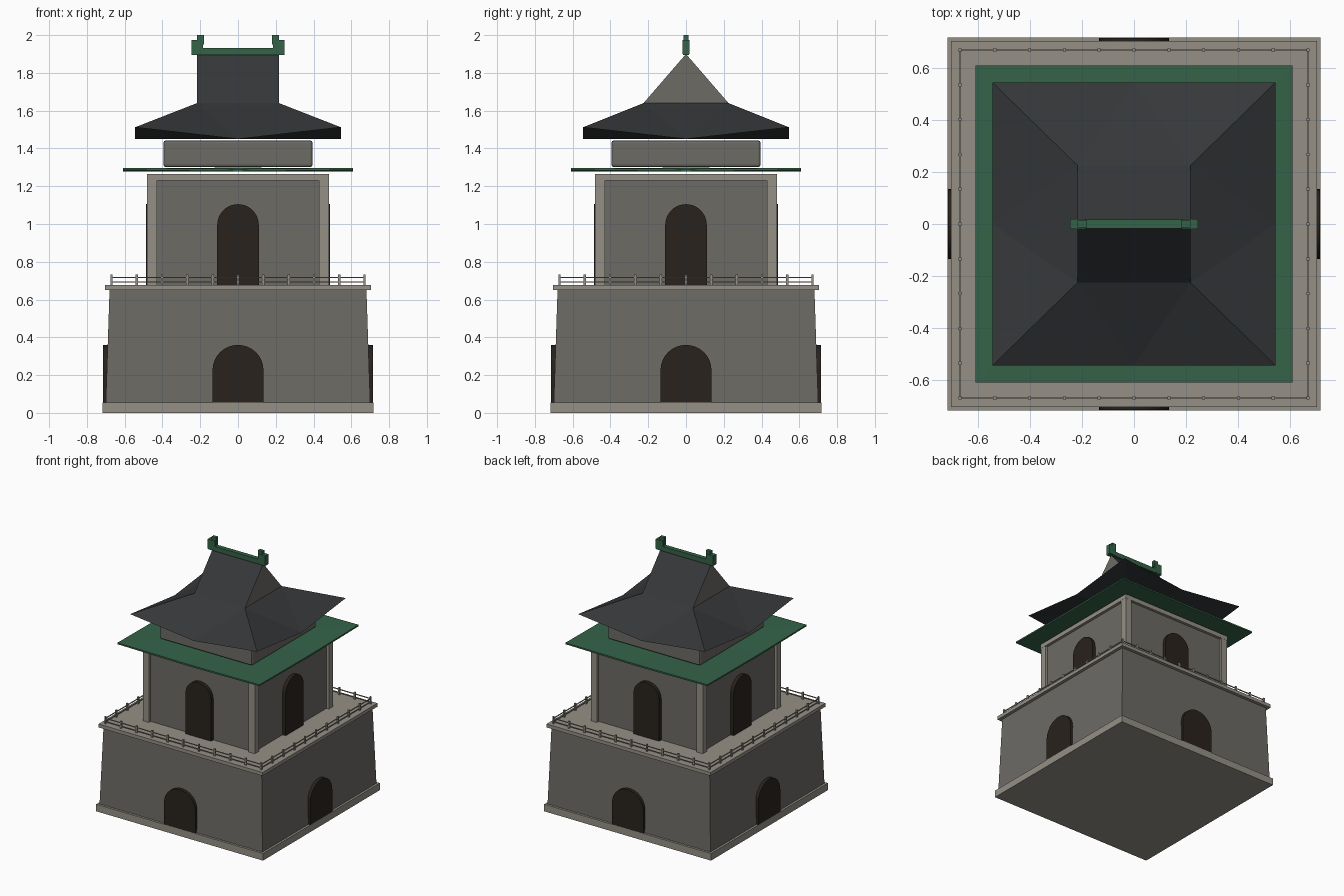
import bpy, bmesh
from math import pi, sin, cos
from mathutils import Matrix

if "Cube" in bpy.data.objects:
    bpy.data.objects.remove(bpy.data.objects["Cube"])


def mat(name, r, g, b):
    m = bpy.data.materials.new(name)
    m.diffuse_color = (r, g, b, 1)
    m.use_nodes = True
    m.node_tree.nodes["Principled BSDF"].inputs["Base Color"].default_value = m.diffuse_color
    return m


STONE = mat("stone", 0.30, 0.28, 0.24)
WALL = mat("wall", 0.15, 0.145, 0.13)
DOOR = mat("dark_wood", 0.022, 0.016, 0.012)
TILE = mat("dark_tile", 0.035, 0.038, 0.041)
GREEN = mat("green", 0.035, 0.125, 0.065)


def finish(name, bm, material):
    bmesh.ops.recalc_face_normals(bm, faces=bm.faces)
    me = bpy.data.meshes.new(name)
    bm.to_mesh(me)
    bm.free()
    me.materials.append(material)
    ob = bpy.data.objects.new(name, me)
    bpy.context.collection.objects.link(ob)
    return ob


def add_box(bm, x0, x1, y0, y1, z0, z1, taper=1.0):
    """Box whose top is scaled by taper about its own centre."""
    cx, cy = (x0 + x1) / 2, (y0 + y1) / 2
    vs = bmesh.ops.create_cube(bm, size=1)["verts"]
    for v in vs:
        t = taper if v.co.z > 0 else 1
        v.co = (cx + v.co.x * (x1 - x0) * t, cy + v.co.y * (y1 - y0) * t,
                z1 if v.co.z > 0 else z0)


def slab(name, half, z0, z1, material, taper=1.0):
    bm = bmesh.new()
    add_box(bm, -half, half, -half, half, z0, z1, taper)
    return finish(name, bm, material)


def doors(name, half, z0, top, inner, outer):
    """Arched door panel repeated on the four sides."""
    n = 16
    prof = [(-half, z0), (half, z0)]
    prof += [(half * cos(pi * i / n), top - half + half * sin(pi * i / n)) for i in range(n + 1)]
    bm = bmesh.new()
    for k in range(4):
        rot = Matrix.Rotation(k * pi / 2, 3, 'Z')
        f = bm.faces.new([bm.verts.new(rot @ Matrix.Translation((x, -outer, z)).to_translation())
                          for x, z in prof])
        ext = bmesh.ops.extrude_face_region(bm, geom=[f], use_keep_orig=True)
        vs = [g for g in ext["geom"] if isinstance(g, bmesh.types.BMVert)]
        for v in vs:
            v.co += rot @ Matrix.Translation((0, outer - inner, 0)).to_translation()
    return finish(name, bm, DOOR)


# Lower storey: plinth, battered wall, terrace
slab("plinth", 0.717, 0, 0.055, STONE)
slab("lower_wall", 0.70, 0.055, 0.65, WALL, 0.68 / 0.70)
slab("terrace", 0.705, 0.65, 0.677, STONE)
doors("lower_doors", 0.135, 0.002, 0.36, 0.66, 0.716)

# Terrace railing
bm = bmesh.new()
R, W = 0.67, 0.006
for i in range(11):
    p = -R + i * 0.134
    spots = [(p, -R), (p, R)] + ([(-R, p), (R, p)] if 0 < i < 10 else [])
    for x, y in spots:
        add_box(bm, x - W, x + W, y - W, y + W, 0.675, 0.732)
for z in (0.692, 0.717):
    for s in (-R, R):
        add_box(bm, -R, R, s - 0.003, s + 0.003, z - 0.003, z + 0.003)
        add_box(bm, s - 0.003, s + 0.003, -R, R, z - 0.003, z + 0.003)
finish("railing", bm, STONE)

# Upper storey: wall, corner posts, top beam, doors
slab("upper_wall", 0.46, 0.67, 1.24, WALL)
bm = bmesh.new()
for sx in (-1, 1):
    for sy in (-1, 1):
        cx, cy = sx * 0.455, sy * 0.455
        add_box(bm, cx - 0.026, cx + 0.026, cy - 0.026, cy + 0.026, 0.677, 1.235)
finish("corner_posts", bm, STONE)
slab("top_beam", 0.482, 1.23, 1.265, STONE)
doors("upper_doors", 0.11, 0.677, 1.105, 0.44, 0.487)

# Attic block under the roof
attic = slab("attic_block", 0.395, 1.302, 1.442, WALL)
bev = attic.modifiers.new("bevel", 'BEVEL')
bev.width, bev.segments = 0.012, 2


def rim(bm, half, z_corner, z_mid):
    """Eight-point eave edge with lifted corners."""
    pts = [(-1, -1), (0, -1), (1, -1), (1, 0), (1, 1), (0, 1), (-1, 1), (-1, 0)]
    return [bm.verts.new((x * half, y * half, z_corner if x and y else z_mid)) for x, y in pts]


def strip(bm, a, b):
    for i in range(8):
        j = (i + 1) % 8
        bm.faces.new((a[i], a[j], b[j], b[i]))


def fan(bm, ring, z):
    c = bm.verts.new((0, 0, z))
    for i in range(8):
        bm.faces.new((ring[i], ring[(i + 1) % 8], c))


# Thin green middle eave
bm = bmesh.new()
low, high = rim(bm, 0.61, 1.286, 1.279), rim(bm, 0.61, 1.297, 1.292)
strip(bm, low, high)
fan(bm, low, 1.279)
fan(bm, high, 1.298)
finish("middle_eave", bm, GREEN)

# Hip-and-gable roof: flared skirt, upper slopes, closed underside
GX, GY, GZ, RZ = 0.217, 0.225, 1.64, 1.90
bm = bmesh.new()
eave = rim(bm, 0.545, 1.512, 1.45)
fan(bm, eave, 1.45)
q = [bm.verts.new((x * GX, y * GY, GZ)) for x, y in ((-1, -1), (1, -1), (1, 1), (-1, 1))]
for k in range(4):
    c0, m, c1 = eave[2 * k], eave[2 * k + 1], eave[(2 * k + 2) % 8]
    a, b = q[k], q[(k + 1) % 4]
    for tri in ((c0, m, a), (m, b, a), (m, c1, b)):
        bm.faces.new(tri)
r0, r1 = bm.verts.new((-GX, 0, RZ)), bm.verts.new((GX, 0, RZ))
bm.faces.new((q[0], q[1], r1, r0))
bm.faces.new((q[2], q[3], r0, r1))
gables = [bm.faces.new((q[1], q[2], r1)), bm.faces.new((q[3], q[0], r0))]
for f in gables:
    f.material_index = 1
roof = finish("roof", bm, TILE)
roof.data.materials.append(WALL)

# Ridge bar with upturned end ornaments
bm = bmesh.new()
add_box(bm, -0.245, 0.245, -0.017, 0.017, 1.895, 1.932)
for s in (-1, 1):
    for a, b, w, z0, z1 in ((0.185, 0.247, 0.019, 1.90, 1.975), (0.18, 0.217, 0.013, 1.95, 2.0)):
        add_box(bm, min(s * a, s * b), max(s * a, s * b), -w, w, z0, z1)
finish("ridge", bm, GREEN)
